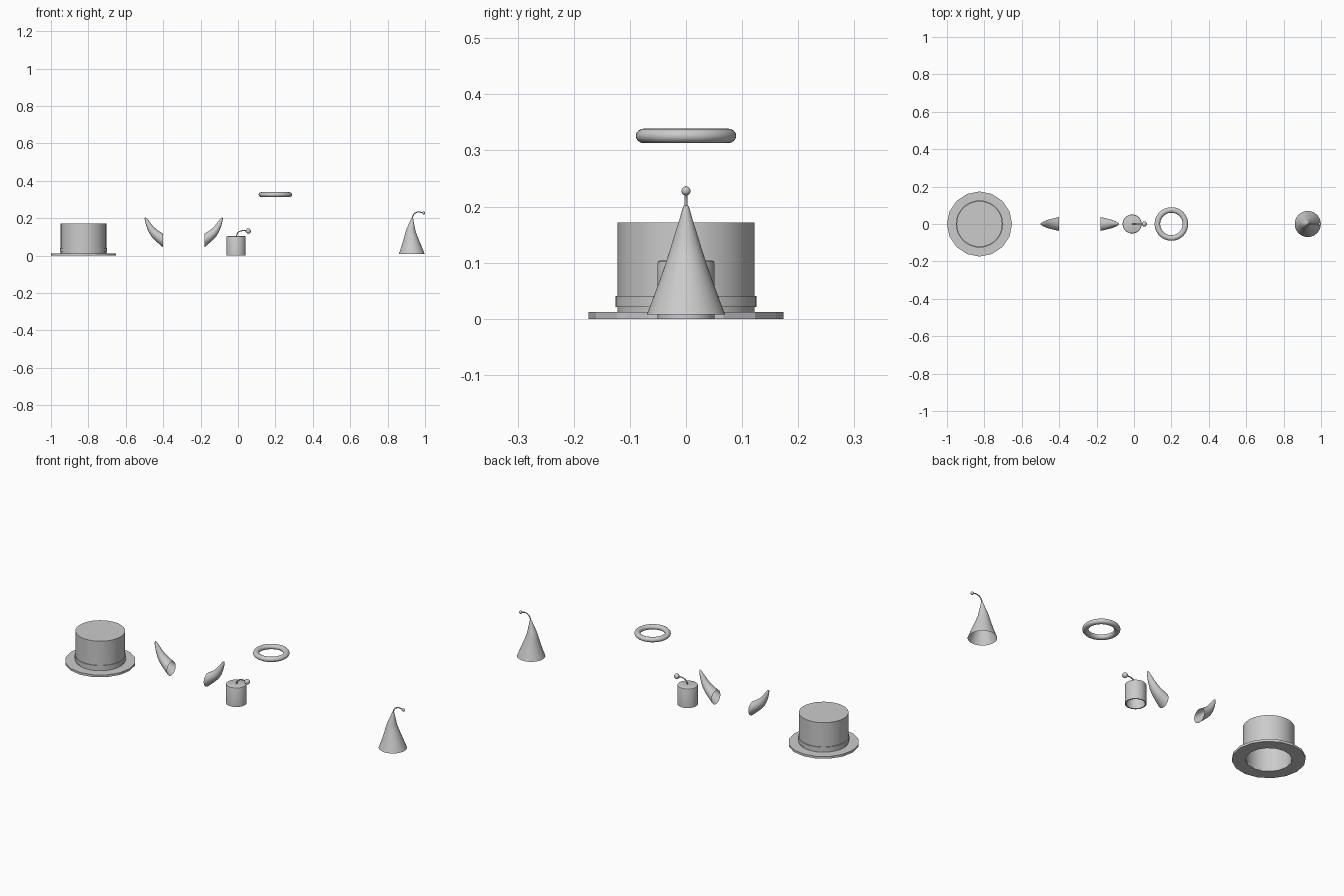
import bpy, bmesh
from math import sin, cos, pi
from mathutils import Vector

if "Cube" in bpy.data.objects:
    bpy.data.objects.remove(bpy.data.objects["Cube"])


def finish(bm, name, angle=0.6, weld=True):
    if weld:
        bmesh.ops.remove_doubles(bm, verts=bm.verts, dist=1e-5)
    bmesh.ops.recalc_face_normals(bm, faces=bm.faces)
    me = bpy.data.meshes.new(name)
    bm.to_mesh(me)
    bm.free()
    ob = bpy.data.objects.new(name, me)
    bpy.context.collection.objects.link(ob)
    bpy.ops.object.select_all(action='DESELECT')
    ob.select_set(True)
    bpy.context.view_layer.objects.active = ob
    bpy.ops.object.shade_smooth_by_angle(angle=angle)
    return ob


def skin(bm, rings, closed=False):
    n = len(rings[0])
    pairs = list(zip(rings, rings[1:])) + ([(rings[-1], rings[0])] if closed else [])
    for a, b in pairs:
        for i in range(n):
            j = (i + 1) % n
            bm.faces.new((a[i], a[j], b[j], b[i]))


def lathe(name, x, profile, n=32, closed=False, angle=0.6):
    bm = bmesh.new()
    rings = [[bm.verts.new((x + r * cos(2 * pi * i / n), r * sin(2 * pi * i / n), z))
              for i in range(n)] for r, z in profile]
    skin(bm, rings, closed)
    return finish(bm, name, angle)


def loft(name, sections, n=24, cap=True):
    # each section: two opposite edge points in the xz plane and a half width in y
    bm = bmesh.new()
    rings = []
    for (ux, uz), (lx, lz), w in sections:
        c = Vector(((ux + lx) / 2, 0, (uz + lz) / 2))
        h = Vector(((ux - lx) / 2, 0, (uz - lz) / 2))
        rings.append([bm.verts.new(c + h * cos(2 * pi * i / n) + Vector((0, w * sin(2 * pi * i / n), 0)))
                      for i in range(n)])
    skin(bm, rings)
    if cap:
        bm.faces.new(rings[-1])
    ob = finish(bm, name, 1.2, weld=False)
    ob.modifiers.new("smooth", 'SUBSURF').levels = 1
    ob.modifiers["smooth"].render_levels = 1
    return ob


def stem(name, pts, radius):
    cu = bpy.data.curves.new(name, 'CURVE')
    cu.dimensions = '3D'
    cu.bevel_depth, cu.bevel_resolution, cu.resolution_u = radius, 3, 8
    cu.use_fill_caps = True
    sp = cu.splines.new('BEZIER')
    sp.bezier_points.add(len(pts) - 1)
    for p, (x, z) in zip(sp.bezier_points, pts):
        p.co = (x, 0, z)
        p.handle_left_type = p.handle_right_type = 'AUTO'
    bpy.context.collection.objects.link(bpy.data.objects.new(name, cu))


def ball(name, x, z, r):
    bm = bmesh.new()
    bmesh.ops.create_uvsphere(bm, u_segments=20, v_segments=12, radius=r)
    bmesh.ops.translate(bm, verts=bm.verts, vec=(x, 0, z))
    finish(bm, name, 1.0)


# top hat: brim, hollow crown, band
X = -0.826
lathe("top_hat_brim", X, [(.109, 0), (.174, 0), (.174, .012), (.109, .012)], 16, True, 0.3)
lathe("top_hat_crown", X, [(.110, .006), (.122, .006), (.122, .172), (0, .172),
                           (0, .165), (.110, .165)], 40, True)
lathe("top_hat_band", X, [(.121, .021), (.126, .021), (.126, .041), (.121, .041)], 40, True)

# pair of horns mirrored about x = -0.29
horn = [((-.40, .118), (-.40, .043), .0375),
        ((-.425, .132), (-.435, .073), .031),
        ((-.447, .149), (-.467, .103), .024),
        ((-.465, .170), (-.485, .140), .017),
        ((-.480, .191), (-.496, .176), .010),
        ((-.493, .206), (-.501, .205), .004)]
loft("left_horn", horn)
loft("right_horn", [((-.58 - a[0], a[1]), (-.58 - b[0], b[1]), w) for a, b, w in horn])

# small round cap with a bobble on a bent stem
lathe("bobble_cap", -.01, [(.045, 0), (.051, 0), (.051, .099), (.0495, .1025), (.046, .104), (0, .104),
                           (0, .098), (.045, .098)], 32, True)
stem("bobble_cap_stem", [(-.01, .10), (0, .123), (.02, .133), (.05, .132)], .003)
ball("bobble_cap_ball", .055, .131, .014)

# halo ring
prof = [(.0748 + .0148 * cos(2 * pi * i / 16), .326 + .013 * sin(2 * pi * i / 16)) for i in range(16)]
lathe("halo", .20, prof, 48, True, 1.0)

# crooked pointed hat with a drooping tip
cone = [(.929, .008, .070), (.928, .055, .052), (.925, .100, .036), (.922, .130, .0265),
        (.926, .155, .019), (.929, .180, .0105), (.932, .206, .004)]
loft("pointed_hat", [((x + r, z), (x - r, z), r) for x, z, r in cone], 32)
stem("pointed_hat_stem", [(.931, .20), (.941, .222), (.962, .233), (.990, .229)], .003)
ball("pointed_hat_ball", .992, .228, .008)
